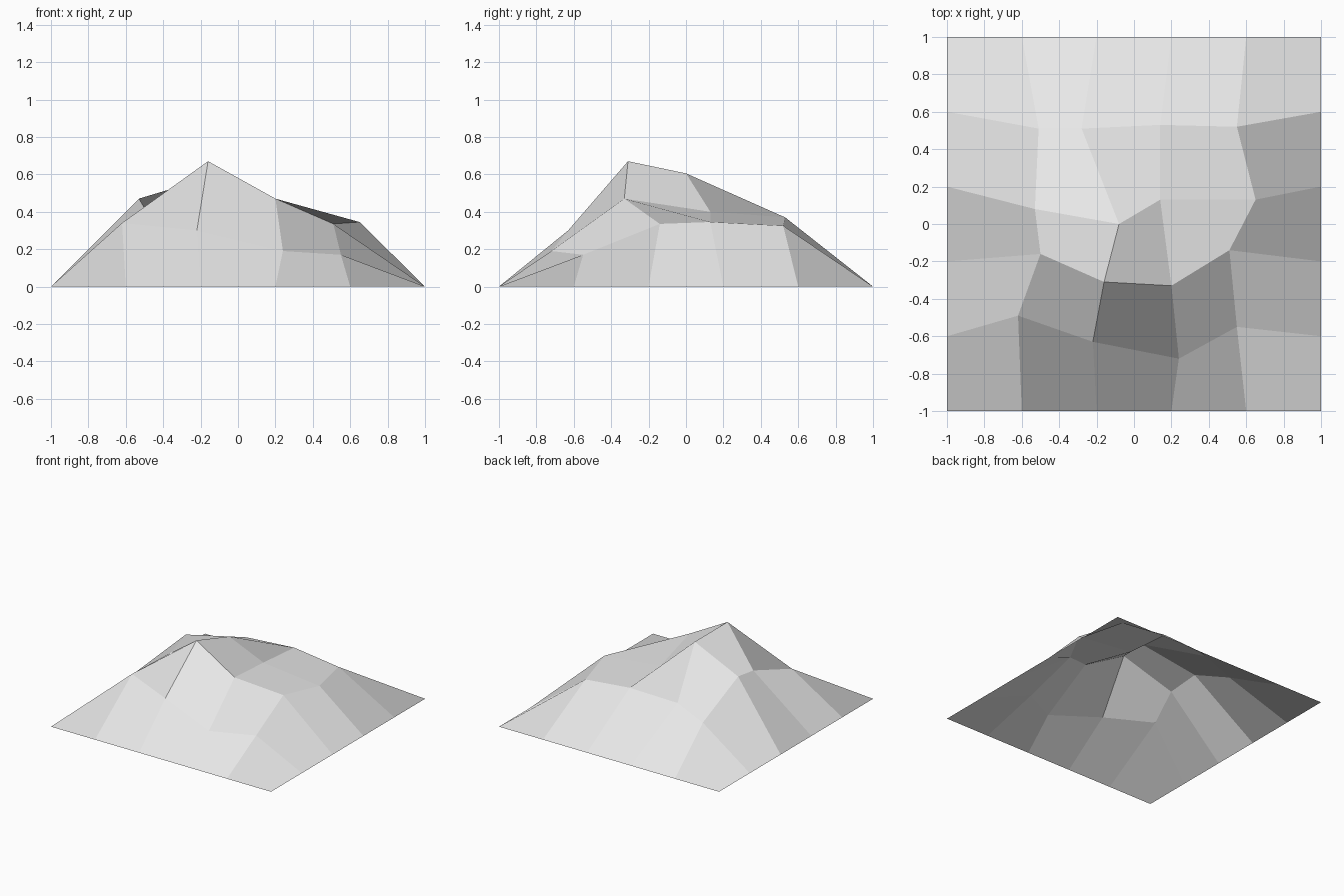
import bpy
import bmesh

cube = bpy.data.objects.get("Cube")
if cube:
    bpy.data.objects.remove(cube, do_unlink=True)

# Plain grey rock
rock = bpy.data.materials.new("pale_grey_rock")
rock.use_nodes = True
rock.diffuse_color = (0.8, 0.8, 0.8, 1)
rock.node_tree.nodes["Principled BSDF"].inputs["Base Color"].default_value = (0.8, 0.8, 0.8, 1)

# Inner points of the hill, in rows from front to back, each from right to left
INNER = [
    [(-0.62, -0.49, 0.34), (-0.22, -0.63, 0.30), (0.24, -0.72, 0.19), (0.55, -0.55, 0.17)],
    [(-0.50, -0.16, 0.42), (-0.16, -0.31, 0.67), (0.20, -0.33, 0.47), (0.51, -0.14, 0.335)],
    [(-0.53, 0.08, 0.47), (-0.08, 0.00, 0.605), (0.14, 0.13, 0.40), (0.65, 0.13, 0.345)],
    [(-0.51, 0.51, 0.25), (-0.28, 0.51, 0.35), (0.14, 0.53, 0.37), (0.55, 0.52, 0.325)],
]
N = 5  # cells along each side


def point(i, j):
    """Grid point: flat, even border around the shaped inner points."""
    if 0 < i < N and 0 < j < N:
        return INNER[j - 1][i - 1]
    return (2 * i / N - 1, 2 * j / N - 1, 0)


# Open faceted hill sheet
bm = bmesh.new()
grid = [[bm.verts.new(point(i, j)) for i in range(N + 1)] for j in range(N + 1)]
for j in range(N):
    for i in range(N):
        bm.faces.new((grid[j][i], grid[j][i + 1], grid[j + 1][i + 1], grid[j + 1][i]))
bm.normal_update()

mesh = bpy.data.meshes.new("hill")
bm.to_mesh(mesh)
bm.free()
mesh.materials.append(rock)
hill = bpy.data.objects.new("hill", mesh)
bpy.context.collection.objects.link(hill)
